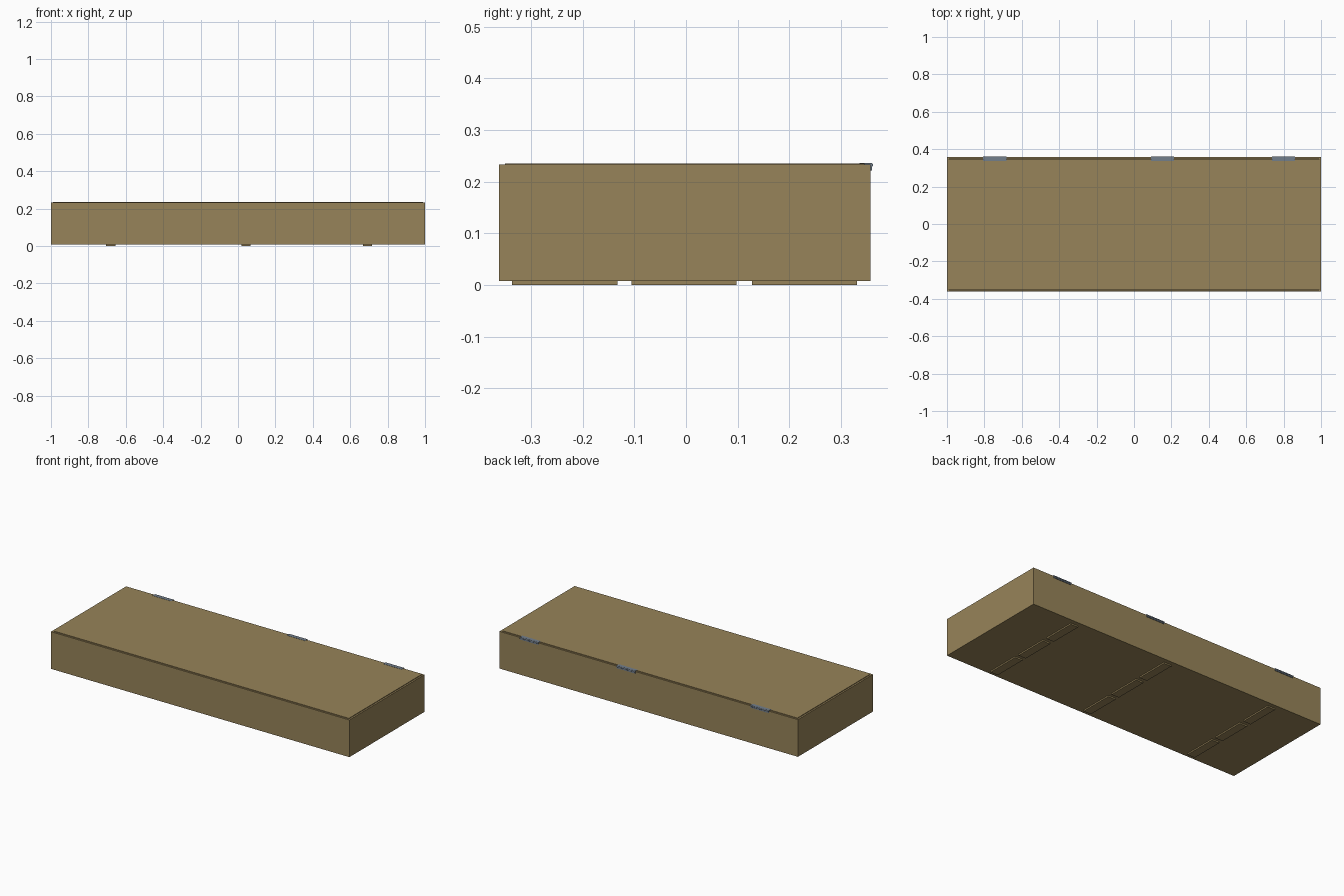
import bpy, bmesh
from mathutils import Matrix, Vector

if "Cube" in bpy.data.objects:
    bpy.data.objects.remove(bpy.data.objects["Cube"])


def material(name, rgb):
    m = bpy.data.materials.new(name)
    m.diffuse_color = (*rgb, 1)
    m.use_nodes = True
    m.node_tree.nodes["Principled BSDF"].inputs["Base Color"].default_value = m.diffuse_color
    return m


wood = material("wood", (0.31, 0.23, 0.10))
steel = material("steel", (0.17, 0.21, 0.26))


def build(name, boxes, mat, rods=()):
    """One object from (x0, x1, y0, y1, z0, z1) boxes and (x0, x1, y, z, r) rods."""
    bm = bmesh.new()
    for x0, x1, y0, y1, z0, z1 in boxes:
        bmesh.ops.create_cube(bm, size=1, matrix=Matrix.LocRotScale(
            Vector(((x0 + x1) / 2, (y0 + y1) / 2, (z0 + z1) / 2)), None,
            Vector((x1 - x0, y1 - y0, z1 - z0))))
    for x0, x1, y, z, r in rods:
        bmesh.ops.create_cone(bm, cap_ends=True, segments=12, radius1=r, radius2=r, depth=x1 - x0,
                              matrix=Matrix.Translation(((x0 + x1) / 2, y, z)) @ Matrix.Rotation(1.5707963, 4, 'Y'))
    me = bpy.data.meshes.new(name)
    bm.to_mesh(me)
    bm.free()
    me.materials.append(mat)
    ob = bpy.data.objects.new(name, me)
    bpy.context.collection.objects.link(ob)
    return ob


X, Y0, Y1, T = 1.0, -0.362, 0.357, 0.01
BOTTOM, RIM, TOP = 0.008, 0.233, 0.2355

# Hollow case: floor and four thin walls
build("floor_panel", [(-X + T, X - T, Y0 + T, Y1 - T, BOTTOM, BOTTOM + T)], wood)
build("front_wall", [(-X, X, Y0, Y0 + T, BOTTOM, RIM)], wood)
build("back_wall", [(-X, X, Y1 - T, Y1, BOTTOM, RIM)], wood)
for side, x in (("left", -X), ("right", X - T)):
    build(side + "_wall", [(x, x + T, Y0 + T, Y1 - T, BOTTOM, RIM)], wood)

# Lid set inside the walls, standing slightly proud
build("lid", [(-X + T + 0.002, X - T - 0.002, Y0 + T + 0.002, Y1 - T - 0.002, TOP - T, TOP)], wood)

# Three broken rows of runners underneath
for i, x in enumerate((-0.68, 0.043, 0.692)):
    for j, (a, b) in enumerate(((-0.337, -0.133), (-0.105, 0.098), (0.128, 0.331))):
        build(f"runner_{i}_{j}", [(x - 0.025, x + 0.025, a, b, 0, BOTTOM)], wood)

# Hinges: top leaf, back leaf and pin
for i, x in enumerate((-0.745, 0.152, 0.80)):
    h = 0.062
    build(f"hinge_{i}", [(x - h, x + h, 0.336, Y1, RIM, TOP + 0.001),
                         (x - h, x + h, Y1, Y1 + 0.003, 0.222, RIM)], steel,
          rods=[(x - h, x + h, Y1 + 0.001, RIM - 0.0005, 0.004)])
